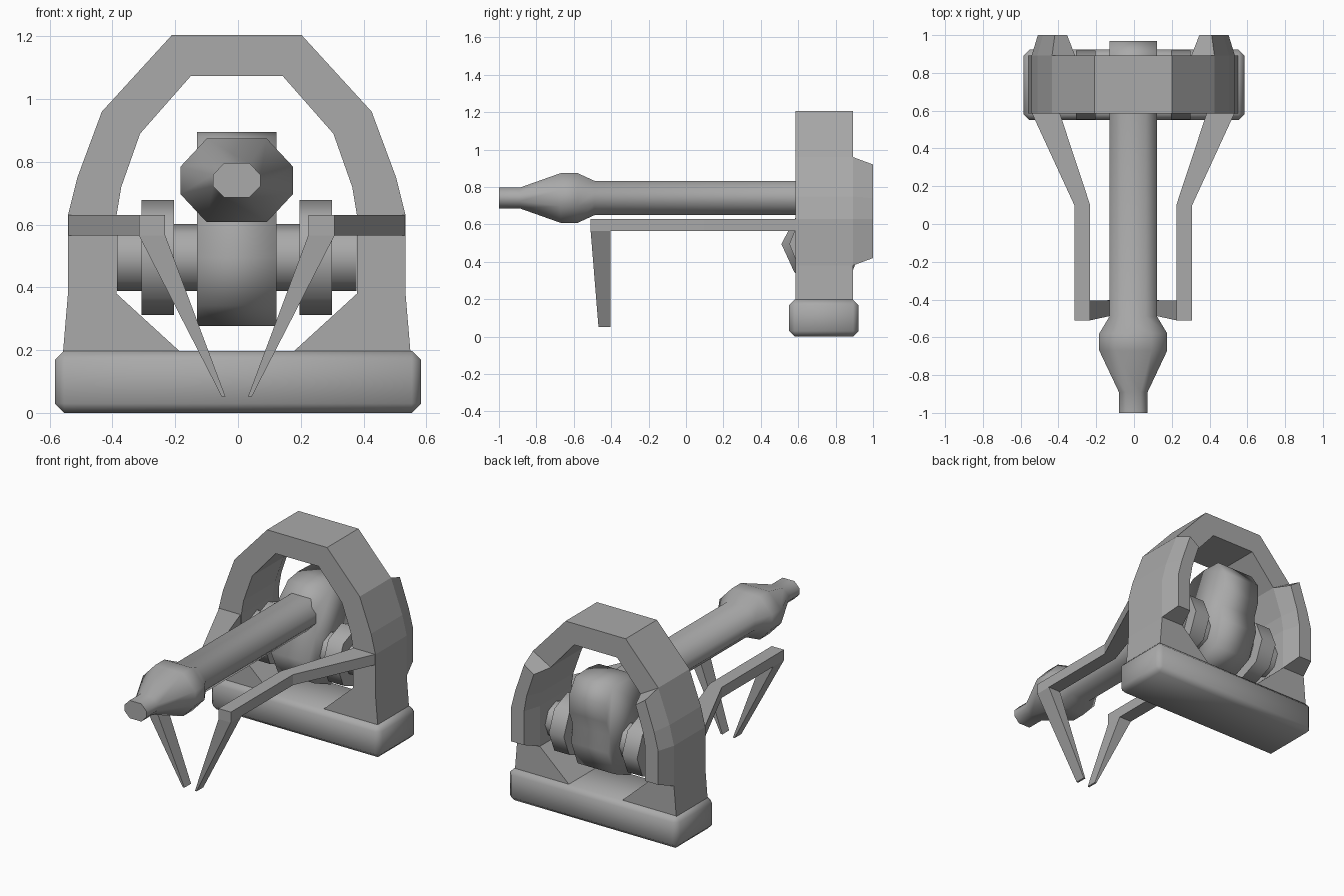
import bpy, bmesh, math

if "Cube" in bpy.data.objects:
    bpy.data.objects.remove(bpy.data.objects["Cube"])

CX = -0.004      # slight sideways offset of everything above the base

# Dark grey used on every part
grey = bpy.data.materials.new("dark_grey")
grey.diffuse_color = (0.4, 0.4, 0.4, 1)
grey.use_nodes = True
grey.node_tree.nodes["Principled BSDF"].inputs["Base Color"].default_value = grey.diffuse_color


def loft(name, rings, smooth=None):
    """Skin a list of equal-length point rings and cap both ends."""
    bm = bmesh.new()
    vs = [[bm.verts.new(p) for p in r] for r in rings]
    n = len(rings[0])
    for a, b in zip(vs, vs[1:]):
        for i in range(n):
            j = (i + 1) % n
            bm.faces.new((a[i], a[j], b[j], b[i]))
    bm.faces.new(vs[0])
    bm.faces.new(vs[-1])
    bmesh.ops.recalc_face_normals(bm, faces=bm.faces)
    me = bpy.data.meshes.new(name)
    bm.to_mesh(me)
    bm.free()
    me.materials.append(grey)
    ob = bpy.data.objects.new(name, me)
    bpy.context.collection.objects.link(ob)
    if smooth:
        shade(ob, smooth)
    return ob


def shade(ob, angle):
    bpy.ops.object.select_all(action='DESELECT')
    ob.select_set(True)
    bpy.context.view_layer.objects.active = ob
    bpy.ops.object.shade_smooth_by_angle(angle=math.radians(angle))


def box(x0, x1, y, z0, z1):
    return [(x0, y, z0), (x1, y, z0), (x1, y, z1), (x0, y, z1)]


# Base with chamfered edges
bpy.ops.mesh.primitive_cube_add(size=1, location=(0, 0.737, 0.099))
base = bpy.context.object
base.name = "base"
base.scale = (1.168, 0.372, 0.198)
bpy.ops.object.transform_apply(location=False, rotation=False, scale=True)
mod = base.modifiers.new("bevel", 'BEVEL')
mod.width, mod.segments = 0.03, 1
bpy.ops.object.modifier_apply(modifier="bevel")
base.data.materials.append(grey)
shade(base, 60)

# Arch frame: half outlines mirrored into one C-shaped profile
outer = [(0.554, 0.19), (0.538, 0.38), (0.538, 0.63), (0.508, 0.75), (0.43, 0.96), (0.206, 1.205)]
inner = [(0.175, 0.19), (0.383, 0.38), (0.383, 0.63), (0.368, 0.72), (0.308, 0.89), (0.147, 1.073)]
flip = lambda pts: [(-x, z) for x, z in pts]
profile = outer + flip(outer)[::-1] + flip(inner) + inner[::-1]
loft("arch_frame", [[(x + CX, y, z) for x, z in profile] for y in (0.585, 0.892)])

# Tapered pads on the back of the arch, and the grabber arms
pad_out = [(0.505, 0.42), (0.505, 0.63), (0.477, 0.74), (0.415, 0.92)]
pad_in = [(0.416, 0.42), (0.416, 0.63), (0.398, 0.73), (0.35, 0.875)]
for s, side in ((-1, "left"), (1, "right")):
    near = outer[1:5] + inner[1:5][::-1]
    far = pad_out + pad_in[::-1]
    loft("back_pad_" + side, [[(s * x + CX, 0.892, z) for x, z in near],
                              [(s * x + CX, 1.0, z) for x, z in far]])
    arm = [(0.39, 0.538, 0.59), (0.228, 0.312, 0.10), (0.228, 0.312, -0.51)]
    loft("arm_" + side, [box(s * a + CX, s * b + CX, y, 0.565, 0.63) for a, b, y in arm])
    finger = [(0.228, 0.312, -0.51, -0.405, 0.566), (0.036, 0.048, -0.468, -0.403, 0.052)]
    loft("finger_" + side, [[(s * a + CX, y0, z), (s * b + CX, y0, z),
                             (s * b + CX, y1, z), (s * a + CX, y1, z)]
                            for a, b, y0, y1, z in finger])


def octagon(y, hx, hz, fx, fz):
    pts = [(hx, fz), (fx, hz), (-fx, hz), (-hx, fz), (-hx, -fz), (-fx, -hz), (fx, -hz), (hx, -fz)]
    return [(x + CX, y, z + 0.741) for x, z in pts]


# Long barrel with a bulge and a narrow tip
tip, bulge, shaft = (0.076, 0.055, 0.04, 0.018), (0.18, 0.133, 0.096, 0.043), (0.126, 0.092, 0.066, 0.03)
loft("barrel", [octagon(-1.0, *tip), octagon(-0.89, *tip), octagon(-0.67, *bulge),
                octagon(-0.58, *bulge), octagon(-0.49, *shaft), octagon(0.72, *shaft)], 60)

# Central housing: eight-sided hub below, barrel breech above, softly shaded all over
side_outline = [(0.51, 0.495), (0.58, 0.342), (0.735, 0.277), (0.887, 0.342), (0.95, 0.495),
                (0.935, 0.60), (0.97, 0.69), (0.97, 0.80), (0.91, 0.89), (0.78, 0.895),
                (0.68, 0.88), (0.59, 0.80), (0.587, 0.64)]
loft("housing", [[(x + CX, y, z) for y, z in side_outline] for x in (-0.127, 0.127)], 180)


def wheel(name, x0, x1, r):
    ring = [(r * math.cos(i * math.pi / 4), r * math.sin(i * math.pi / 4)) for i in range(8)]
    loft(name, [[(x + CX, 0.735 + a, 0.495 + b) for a, b in ring] for x in (x0, x1)], 60)


# Axle and its two collars
wheel("axle", -0.382, 0.382, 0.107)
wheel("collar_left", -0.303, -0.2, 0.183)
wheel("collar_right", 0.2, 0.303, 0.183)
